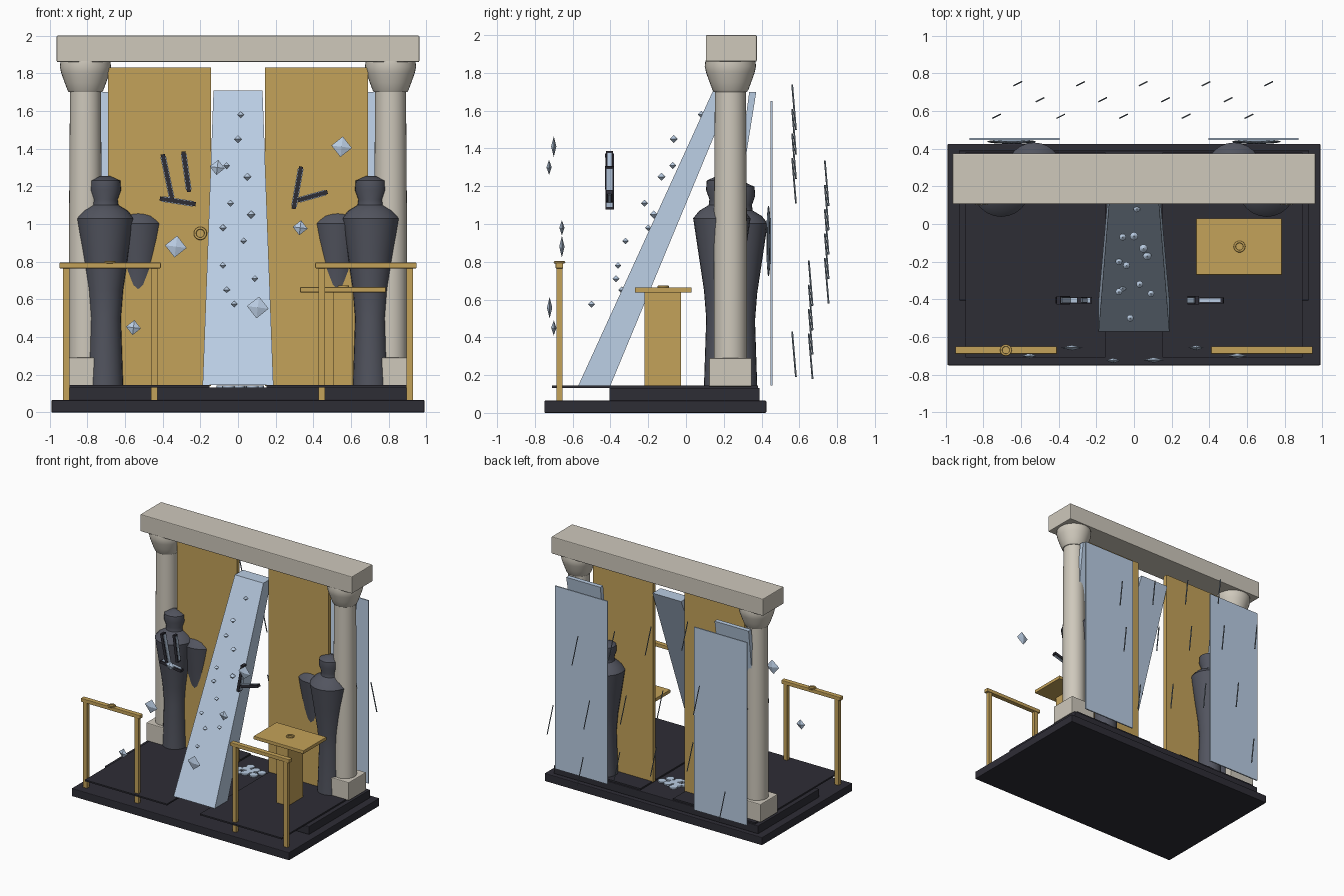
import bpy, bmesh, math
from mathutils import Vector, Matrix

cube = bpy.data.objects.get("Cube")
if cube:
    bpy.data.objects.remove(cube, do_unlink=True)


def material(name, rgb):
    m = bpy.data.materials.new(name)
    m.use_nodes = True
    m.diffuse_color = (*rgb, 1)
    m.node_tree.nodes["Principled BSDF"].inputs["Base Color"].default_value = (*rgb, 1)
    return m


STONE = material("pale stone", (0.62, 0.58, 0.5))
GOLD = material("gold", (0.55, 0.36, 0.1))
BLUE = material("pale blue glass", (0.49, 0.61, 0.77))
SLATE = material("slate grey", (0.085, 0.09, 0.115))
DARK = material("dark floor", (0.027, 0.026, 0.036))
RAIN = material("rain grey", (0.2, 0.25, 0.3))


def finish(name, bm, mat, smooth=False, bevel=0):
    bmesh.ops.recalc_face_normals(bm, faces=bm.faces[:])
    mesh = bpy.data.meshes.new(name)
    bm.to_mesh(mesh)
    bm.free()
    mesh.materials.append(mat)
    ob = bpy.data.objects.new(name, mesh)
    bpy.context.collection.objects.link(ob)
    if bevel:
        mod = ob.modifiers.new("bevel", "BEVEL")
        mod.width = bevel
        mod.segments = 2
    if smooth:
        bpy.ops.object.select_all(action="DESELECT")
        ob.select_set(True)
        bpy.context.view_layer.objects.active = ob
        bpy.ops.object.shade_smooth_by_angle(angle=math.radians(40))
    return ob


def box(name, x, y, z, mat, bevel=0):
    bm = bmesh.new()
    bmesh.ops.create_cube(bm, size=1)
    for v in bm.verts:
        v.co = [a + (b - a) * (c + 0.5) for c, (a, b) in zip(v.co, (x, y, z))]
    return finish(name, bm, mat, bevel=bevel)


def lathe(name, profile, x, y, mat, sides=24):
    bm = bmesh.new()
    rings = [[bm.verts.new((x + r * math.cos(math.tau * i / sides),
                            y + r * math.sin(math.tau * i / sides), z))
              for i in range(sides)] for r, z in profile]
    for low, high in zip(rings, rings[1:]):
        for i in range(sides):
            j = (i + 1) % sides
            bm.faces.new((low[i], low[j], high[j], high[i]))
    bm.faces.new(rings[0])
    bm.faces.new(rings[-1])
    return finish(name, bm, mat, smooth=True)


def gem(name, loc, size, mat, sides=4, rings=2, spin=0.0, smooth=False):
    # double cone with two rings, flat ellipsoid with more
    bm = bmesh.new()
    bmesh.ops.create_uvsphere(bm, u_segments=sides, v_segments=rings, radius=1)
    bm.transform(Matrix.Translation(loc) @ Matrix.Rotation(spin, 4, "Y")
                 @ Matrix.Diagonal((*size, 1)))
    return finish(name, bm, mat, smooth)


def bar(name, a, b, width, depth, mat):
    # square rod from a to b
    a, b = Vector(a), Vector(b)
    d = b - a
    bm = bmesh.new()
    bmesh.ops.create_cube(bm, size=1)
    bm.transform(Matrix.Translation((a + b) / 2) @ d.to_track_quat("Z", "Y").to_matrix().to_4x4()
                 @ Matrix.Diagonal((width, depth, d.length, 1)))
    return finish(name, bm, mat)


def ring(name, loc, radius, thick, mat, upright=False):
    bpy.ops.mesh.primitive_torus_add(location=loc, major_radius=radius, minor_radius=thick,
                                     major_segments=24, minor_segments=8,
                                     rotation=(math.pi / 2 if upright else 0, 0, 0))
    ob = bpy.context.object
    ob.name = name
    ob.data.materials.append(mat)
    bpy.ops.object.shade_smooth_by_angle(angle=math.radians(60))


def prism(name, bottom, top, mat):
    # solid between two rectangles given as (half width, y front, y back, z, x centre)
    bm = bmesh.new()
    for w, y0, y1, z, cx in (bottom, top):
        for x, y in ((-w, y0), (w, y0), (w, y1), (-w, y1)):
            bm.verts.new((cx + x, y, z))
    bmesh.ops.convex_hull(bm, input=bm.verts[:])
    bmesh.ops.dissolve_limit(bm, angle_limit=0.01, verts=bm.verts[:], edges=bm.edges[:])
    return finish(name, bm, mat)


# Floor
box("base", (-0.99, 0.99), (-0.75, 0.425), (0, 0.065), DARK, 0.005)
box("step", (-0.93, 0.93), (-0.405, 0.39), (0.065, 0.132), DARK, 0.004)

# Columns and beam
box("beam", (-0.963, 0.963), (0.105, 0.375), (1.86, 2), STONE, 0.006)
SHAFT = [(0.088, 0.28), (0.088, 0.9), (0.082, 1.7)]
CAPITAL = [(0.088, 1.7), (0.095, 1.71), (0.11, 1.75), (0.128, 1.8), (0.136, 1.835), (0.132, 1.865)]
FIGURE = [(0.095, 0.14), (0.083, 0.5), (0.095, 0.65), (0.125, 0.85), (0.152, 1.03),
          (0.12, 1.07), (0.07, 1.1), (0.066, 1.13), (0.084, 1.18), (0.08, 1.23), (0.025, 1.255)]
for side, s in (("right", -1), ("left", 1)):
    def span(a, b):
        return tuple(sorted((s * a, s * b)))
    box(f"{side}_floor_plate", span(0.15, 0.895), (-0.71, 0.38), (0.133, 0.145), DARK)
    lathe(f"{side}_column", SHAFT, s * 0.81, 0.235, STONE, 32)
    lathe(f"{side}_capital", CAPITAL, s * 0.81, 0.235, STONE, 32)
    box(f"{side}_plinth", span(0.697, 0.923), (0.122, 0.348), (0.14, 0.29), STONE, 0.006)
    box(f"{side}_door", span(0.143, 0.69), (0.19, 0.225), (0.14, 1.83), GOLD)
    box(f"{side}_back_pane", span(0.395, 0.873), (0.447, 0.457), (0.145, 1.65), BLUE)
    prism(f"{side}_leaning_pane", (0.14, 0.24, 0.26, 1.0, s * 0.67),
          (0.155, 0.335, 0.372, 1.7, s * 0.675), BLUE)
    # Figures in front of and behind the door
    lathe(f"{side}_front_figure", FIGURE, s * 0.705, 0.19, SLATE)
    lathe(f"{side}_back_figure", [(r * 0.97, 0.14 + (z - 0.14) * 0.97) for r, z in FIGURE],
          s * 0.53, 0.285, SLATE)
    gem(f"{side}_pane_lens", (s * 0.65, 0.437, 0.91), (0.13, 0.012, 0.19), BLUE, 16, 8, smooth=True)
    # Rails
    box(f"{side}_rail", span(0.41, 0.948), (-0.69, -0.65), (0.765, 0.795), GOLD, 0.004)
    for i, x in enumerate((0.445, 0.912)):
        box(f"{side}_rail_post_{i}", span(x - 0.017, x + 0.017), (-0.685, -0.655), (0.065, 0.768), GOLD)

ring("rail_ring", (-0.68, -0.67, 0.797), 0.025, 0.006, GOLD)
ring("door_ring", (-0.2, 0.18, 0.95), 0.028, 0.007, GOLD, True)

# Table
box("table_top", (0.33, 0.785), (-0.27, 0.03), (0.637, 0.665), GOLD, 0.004)
box("table_pedestal", (0.505, 0.61), (-0.22, -0.027), (0.14, 0.64), GOLD)
ring("table_ring", (0.56, -0.12, 0.668), 0.025, 0.006, GOLD)

# Leaning slab with beads on it
prism("leaning_slab", (0.188, -0.57, -0.4, 0.145, 0), (0.13, 0.145, 0.25, 1.71, 0), BLUE)
BEADS = [(0.015, 0.08, 1.58), (0, -0.065, 1.45), (-0.06, -0.07, 1.31), (0.05, -0.13, 1.25),
         (-0.04, -0.22, 1.11), (0.07, -0.17, 1.05), (-0.08, -0.2, 0.98), (0.03, -0.32, 0.91),
         (-0.08, -0.36, 0.78), (0.09, -0.37, 0.71), (-0.06, -0.34, 0.65), (-0.02, -0.5, 0.575)]
for i, p in enumerate(BEADS):
    r = 0.022 if i in (1, 3, 5) else 0.018
    gem(f"bead_{i}", p, (r, r, r), BLUE, 12)

# Droplets pooled on the floor
for i in range(9):
    a, d = i * 2.4, 0.036 * math.sqrt(i + 0.3)
    lathe(f"pool_drop_{i}", [(0.032, 0.132), (0.032, 0.142)],
          1.1 * d * math.cos(a), 0.13 + 0.8 * d * math.sin(a), BLUE, 12)

# Floating shards
for i, (x, y, z, r) in enumerate([(0.55, -0.7, 1.41, 0.055), (-0.11, -0.725, 1.3, 0.04),
                                  (0.33, -0.657, 0.98, 0.04), (-0.33, -0.657, 0.88, 0.058),
                                  (0.105, -0.722, 0.557, 0.058), (-0.555, -0.7, 0.45, 0.04)]):
    gem(f"shard_{i}", (x, y, z), (r, 0.014, r), BLUE, spin=0.12)

# Framed floating bars
for i, (x0, z0, x1, z1, w) in enumerate([(-0.4, 1.37, -0.35, 1.13, 0.045), (-0.29, 1.385, -0.26, 1.17, 0.036),
                                         (-0.415, 1.135, -0.225, 1.105, 0.036),
                                         (0.335, 1.305, 0.295, 1.08, 0.045), (0.315, 1.125, 0.475, 1.17, 0.032)]):
    a, b = Vector((x0, -0.405, z0)), Vector((x1, -0.405, z1))
    inset = (b - a).normalized() * 0.012
    for part, p, q, width, depth, mat in (("frame", a, b, w, 0.022, DARK),
                                          ("pane", a + inset, b - inset, w - 0.014, 0.03, BLUE)):
        bar(f"floating_{part}_{i}", p, q, width, depth, mat).data.update()

# Rain streaks in three rows
ROWS = [(0.745, 0.715, 0.70, 5), (0.66, 0.5, 0.30, 4), (0.572, 0.61, 1.23, 4)]
drops = [(x - 0.333 * i, y, z + 0.129 * i) for y, x, z, n in ROWS for i in range(n)]
drops.append((-0.73, 0.572, 0.31))
for i, (x, y, z) in enumerate(drops):
    bar(f"rain_streak_{i}", (x - 0.02, y - 0.01, z + 0.12), (x + 0.02, y + 0.01, z - 0.12),
        0.007, 0.007, RAIN)
